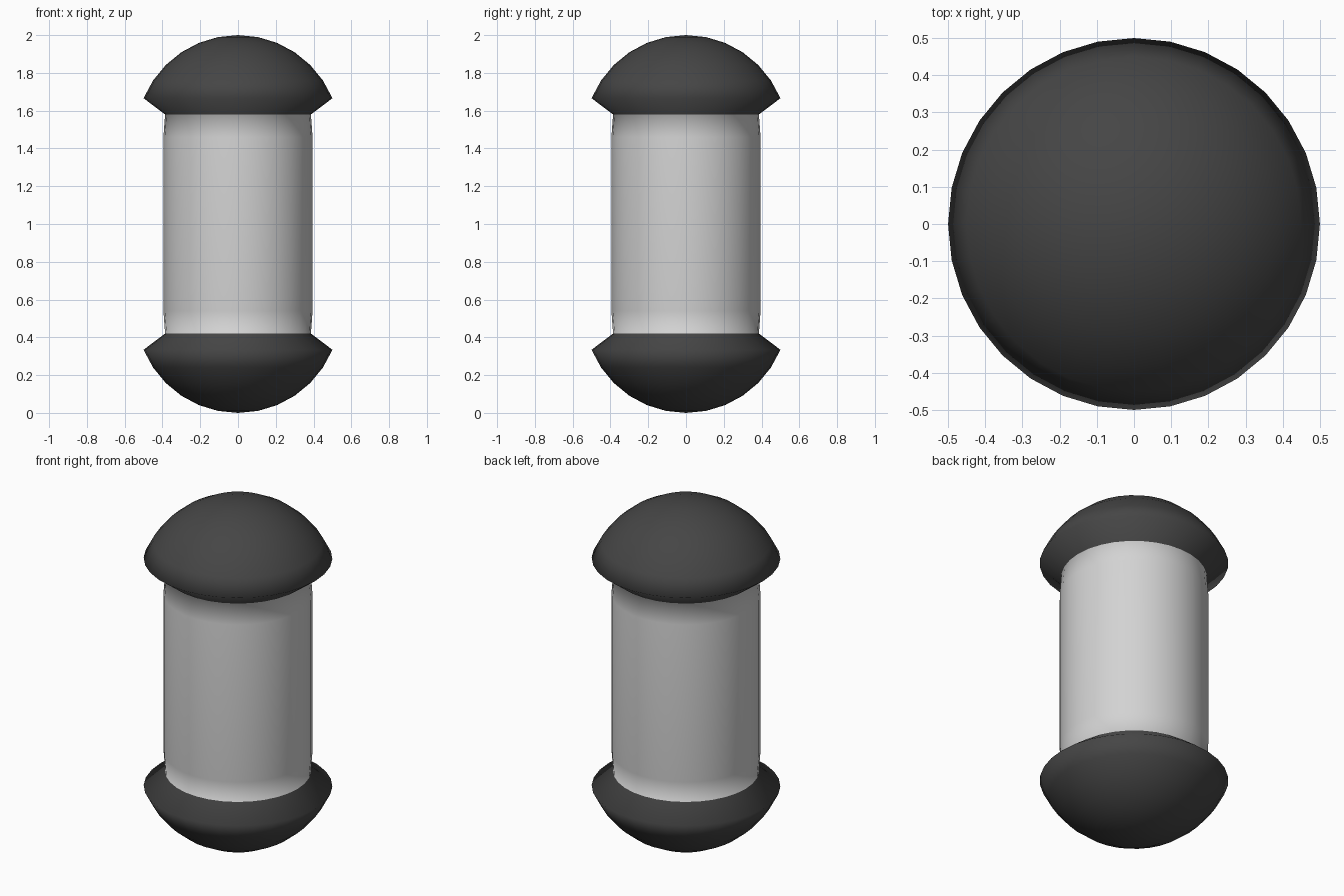
import bpy, bmesh
from math import sin, cos, radians

if "Cube" in bpy.data.objects:
    bpy.data.objects.remove(bpy.data.objects["Cube"], do_unlink=True)

SEGMENTS = 32


def make_material(name, value):
    mat = bpy.data.materials.new(name)
    mat.use_nodes = True
    colour = (value, value, value, 1)
    mat.diffuse_color = colour
    mat.node_tree.nodes["Principled BSDF"].inputs["Base Color"].default_value = colour
    return mat


# Upper half profile as (radius, height above the middle): body wall, rim, dome
STEP = radians(11.25)
DOME = 0.5 / sin(6 * STEP)
body = [(0.395, 0.46), (0.386, 0.58)]
dome = [(DOME * sin(i * STEP), 1 - DOME * (1 - cos(i * STEP))) for i in range(6, 0, -1)]
upper = body + dome
profile = [(r, 1 - h) for r, h in reversed(upper)] + [(r, 1 + h) for r, h in upper]

# Lathe the profile into one continuous smooth skin
bm = bmesh.new()
rings = []
for r, z in profile:
    ring = bmesh.ops.create_circle(bm, segments=SEGMENTS, radius=r)["verts"]
    for v in ring:
        v.co.z = z
    rings.append(ring)
for low, high in zip(rings, rings[1:]):
    for i in range(SEGMENTS):
        j = (i + 1) % SEGMENTS
        bm.faces.new((low[i], low[j], high[j], high[i]))

# Close both domes with fans
for ring, z in ((rings[0], 0), (rings[-1], 2)):
    pole = bm.verts.new((0, 0, z))
    for i in range(SEGMENTS):
        bm.faces.new((ring[i], ring[(i + 1) % SEGMENTS], pole))
bmesh.ops.recalc_face_normals(bm, faces=bm.faces)

# Caps are dark, the wall between them is light
for f in bm.faces:
    f.smooth = True
    f.material_index = int(abs(f.calc_center_median().z - 1) > 0.58)

mesh = bpy.data.meshes.new("capped_cylinder")
bm.to_mesh(mesh)
bm.free()
mesh.materials.append(make_material("light_grey", 0.65))
mesh.materials.append(make_material("dark_grey", 0.06))
bpy.context.collection.objects.link(bpy.data.objects.new("capped_cylinder", mesh))
